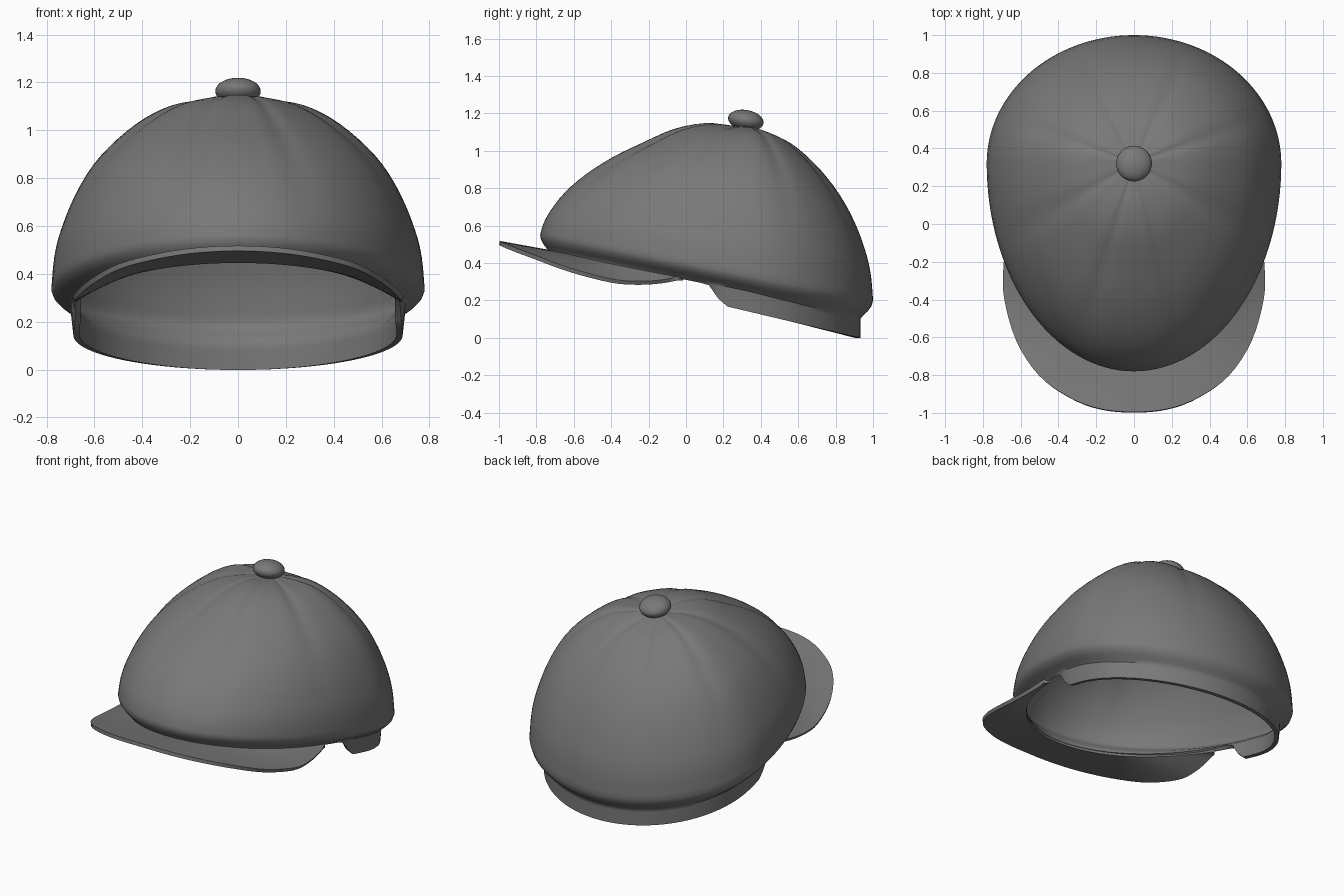
import bpy
from math import sin, cos, pi, radians, exp

if "Cube" in bpy.data.objects:
    bpy.data.objects.remove(bpy.data.objects["Cube"])

SEGS = 128
CY, TOP = 0.32, 1.125          # crown centre and apex height

cloth = bpy.data.materials.new("dark_cloth")
cloth.diffuse_color = (0.19, 0.19, 0.19, 1)
cloth.use_nodes = True
cloth.node_tree.nodes["Principled BSDF"].inputs["Base Color"].default_value = cloth.diffuse_color


def make_object(name, verts, faces, thickness, offset):
    mesh = bpy.data.meshes.new(name)
    mesh.from_pydata(verts, [], faces)
    obj = bpy.data.objects.new(name, mesh)
    bpy.context.collection.objects.link(obj)
    mesh.materials.append(cloth)
    solid = obj.modifiers.new("thickness", 'SOLIDIFY')
    solid.thickness, solid.offset = thickness, offset
    bpy.ops.object.select_all(action='DESELECT')
    obj.select_set(True)
    bpy.context.view_layer.objects.active = obj
    bpy.ops.object.modifier_apply(modifier=solid.name)
    bpy.ops.object.shade_smooth_by_angle(angle=radians(40))
    return obj


def catmull(pts, u):
    """Smooth point on a path, u from 0 to 1."""
    n = len(pts) - 1
    i = min(int(u * n), n - 1)
    f = u * n - i
    p = [pts[max(0, min(n, i + k))] for k in (-1, 0, 1, 2)]
    return tuple(0.5 * (2 * b + (c - a) * f + (2 * a - 5 * b + 4 * c - d) * f ** 2
                        + (3 * b - a - 3 * c + d) * f ** 3) for a, b, c, d in zip(*p))


def outline(t, scale=1.0, inset=0.0):
    """Egg-shaped plan of the cap; t = 0 is the back, pi the front."""
    depth = 0.68 if cos(t) > 0 else 1.10
    return (sin(t) * (0.78 * scale - inset), CY + cos(t) * (depth * scale - inset))


def rim_height(t):
    return 0.55 - 0.35 * (outline(t)[1] + 0.78) / 1.78


def band_inset(t):
    return 0.08 - (0.04 if cos(t) < 0 else 0.013) * cos(t) ** 2


def band_bottom(y):
    front, back = 0.31 - 0.2 * y, 0.17 - 0.237 * (y - 0.21)
    s = max(0.0, min(1.0, (y - 0.11) / 0.10))
    s = s * s * (3 - 2 * s)
    return front + (back - front) * s


# Crown profile: radius fraction, then height fraction at front, side, back
PROFILE = [
    (0.0, 1.0, 1.0, 1.0), (0.08, 1.02, 1.005, 0.99), (0.2, 1.04, 1.0, 0.96),
    (0.35, 0.985, 0.975, 0.91), (0.5, 0.86, 0.905, 0.82), (0.65, 0.72, 0.79, 0.70),
    (0.78, 0.56, 0.65, 0.56), (0.88, 0.395, 0.48, 0.41), (0.95, 0.225, 0.305, 0.26),
    (0.985, 0.10, 0.165, 0.135), (1.0, 0.0, 0.0, 0.0)]


def crown_point(u, t):
    s, front, side, back = catmull(PROFILE, u)
    w = cos(t) ** 2
    h = side * (1 - w) + (back if cos(t) > 0 else front) * w
    # shallow seams between eight panels
    d = (t - pi / 8) % (pi / 4)
    d = min(d, pi / 4 - d)
    seam = exp(-(d / 0.09) ** 2) * 4 * s * (1 - s)
    x, y = outline(t, s * (1 - 0.005 * seam))
    zr = rim_height(t)
    return (x, y, zr + (TOP - zr) * h - 0.010 * seam)


# Crown with tucked-under edge and head band
angles = [2 * pi * j / SEGS for j in range(SEGS)]
RINGS = 30
rings = [[crown_point(i / RINGS, t) for t in angles] for i in range(1, RINGS + 1)]
for k, drop in ((0.12, 0.025), (0.45, 0.050), (0.8, 0.068), (1.0, 0.082)):
    rings.append([(*outline(t, 1, k * band_inset(t)),
                   rim_height(t) - drop * (1 + 0.2 * max(0, cos(t)))) for t in angles])
tuck = rings[-1]
for f in (0.15, 0.5, 1.0):
    ring = []
    for t, p in zip(angles, tuck):
        x, y = outline(t, 1, band_inset(t) + 0.012 * f * sin(t) ** 2)
        ring.append((x, y, p[2] + (band_bottom(y) - p[2]) * f))
    rings.append(ring)

verts = [(0, CY, TOP)] + [p for r in rings for p in r]
faces = [(0, 1 + j, 1 + (j + 1) % SEGS) for j in range(SEGS)]
faces = [(a, c, b) for a, b, c in faces]
for i in range(len(rings) - 1):
    a, b = 1 + i * SEGS, 1 + (i + 1) * SEGS
    faces += [(a + j, a + (j + 1) % SEGS, b + (j + 1) % SEGS, b + j) for j in range(SEGS)]
make_object("crown_and_band", verts, faces, 0.025, -1)

# Curved visor, from the band edge to its outer rim
EDGE = [(0.0, -0.997, 0.507), (0.18, -0.98, 0.498), (0.34, -0.92, 0.473), (0.50, -0.805, 0.43),
        (0.62, -0.62, 0.362), (0.682, -0.40, 0.305), (0.687, -0.25, 0.293),
        (0.675, -0.12, 0.302), (0.665, -0.05, 0.318)]
EDGE = [(-x, y, z) for x, y, z in EDGE[:0:-1]] + EDGE
N, M = 32, 6
END = radians(109.5)
verts, faces = [], []
for k in range(-N, N + 1):
    t = pi - (pi - END) * k / N
    x, y = outline(t, 1, band_inset(t) + 0.022)
    inner, outer = (x, y, band_bottom(y) + 0.003), catmull(EDGE, (k + N) / (2 * N))
    for m in range(M + 1):
        f = m / M
        verts.append(tuple(a + (b - a) * f for a, b in zip(inner, outer)))
for k in range(2 * N):
    for m in range(M):
        a = k * (M + 1) + m
        faces.append((a, a + 1, a + M + 2, a + M + 1))
make_object("visor", verts, faces, 0.022, 0)

# Button on top
bpy.ops.mesh.primitive_uv_sphere_add(segments=32, ring_count=16, radius=1,
                                     location=(0, CY, 1.163), rotation=(radians(-10), 0, 0))
button = bpy.context.object
button.name = "top_button"
button.scale = (0.095, 0.096, 0.055)
button.data.materials.append(cloth)
bpy.ops.object.shade_smooth()
